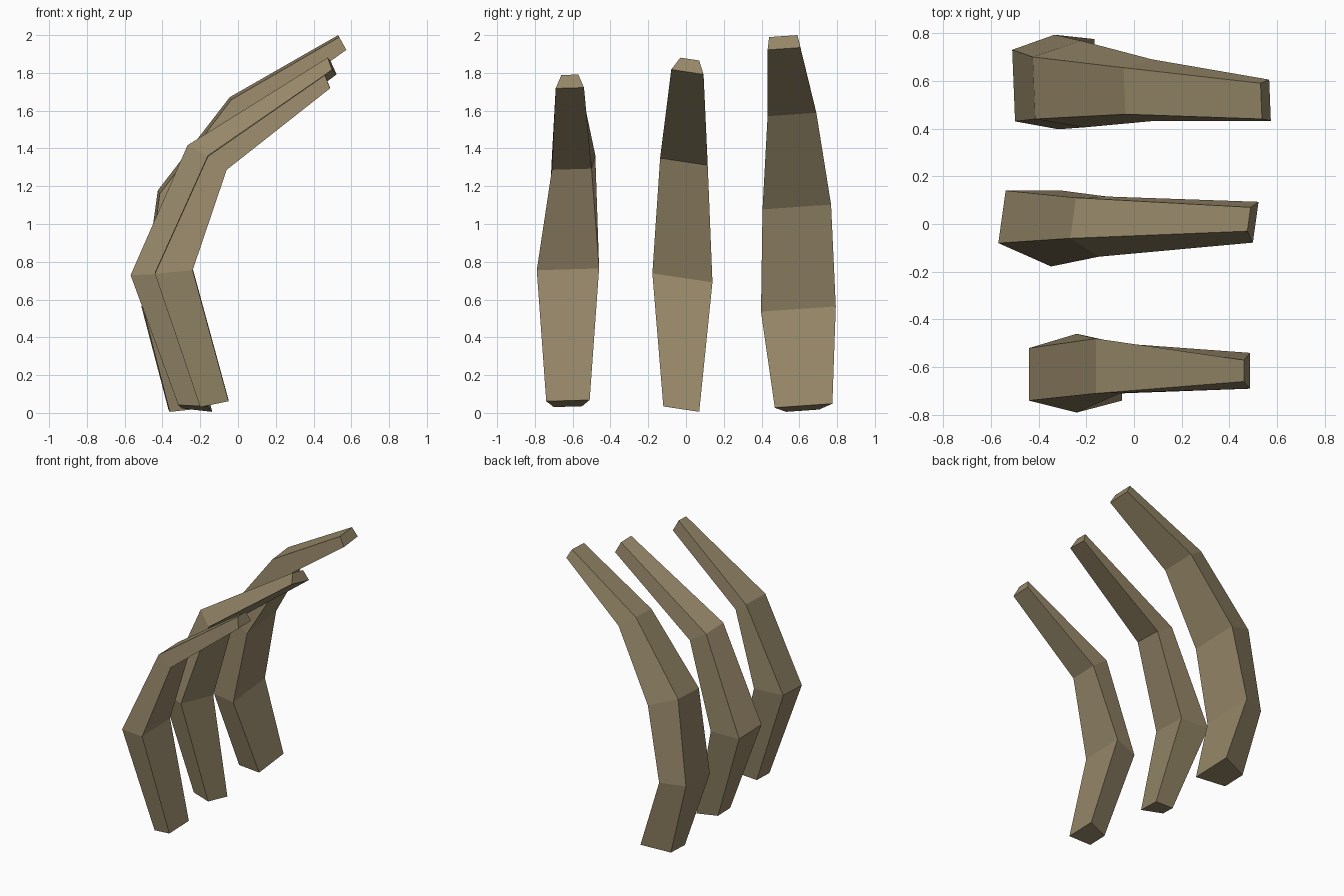
import bpy, bmesh

bone = bpy.data.materials.new("aged_bone")
bone.diffuse_color = (0.30, 0.24, 0.138, 1)


def rib(name, rings, skew_x, skew_z):
    """Loft a four-sided rib. Each ring: outer x, z, y low, y high, then inner x, z, y low, y high.
    The skews tilt each ring across the rib's width."""
    bm = bmesh.new()
    loops = []
    for ox, oz, o1, o2, ix, iz, i1, i2 in rings:
        yc = (i1 + i2) / 2
        pts = [(ox, o1, oz), (ix, i1, iz), (ix, i2, iz), (ox, o2, oz)]
        loops.append([bm.verts.new((x + skew_x * (y - yc), y, z + skew_z * (y - yc)))
                      for x, y, z in pts])
    for a, b in zip(loops, loops[1:]):
        for i in range(4):
            j = (i + 1) % 4
            bm.faces.new((a[i], a[j], b[j], b[i]))
    bm.faces.new(loops[0][::-1])
    bm.faces.new(loops[-1])
    bmesh.ops.recalc_face_normals(bm, faces=bm.faces)
    me = bpy.data.meshes.new(name)
    bm.to_mesh(me)
    bm.free()
    me.materials.append(bone)
    ob = bpy.data.objects.new(name, me)
    bpy.context.collection.objects.link(ob)


# front rib, shortest
rib("front_rib", [
    (-0.20, 0.033, -0.70, -0.55, -0.05, 0.065, -0.74, -0.51),
    (-0.44, 0.74, -0.74, -0.52, -0.24, 0.76, -0.79, -0.46),
    (-0.16, 1.36, -0.71, -0.48, -0.06, 1.29, -0.71, -0.50),
    (0.46, 1.79, -0.66, -0.57, 0.487, 1.72, -0.69, -0.54),
], 0.0, 0.03)

# middle rib
rib("middle_rib", [
    (-0.31, 0.035, -0.07, 0.05, -0.15, 0.02, -0.12, 0.07),
    (-0.56, 0.72, -0.08, 0.14, -0.325, 0.715, -0.178, 0.14),
    (-0.26, 1.41, -0.06, 0.11, -0.13, 1.33, -0.137, 0.115),
    (0.48, 1.875, -0.03, 0.07, 0.51, 1.805, -0.078, 0.093),
], 0.14, -0.15)

# back rib, tallest and widest
rib("back_rib", [
    (-0.365, 0.012, 0.53, 0.705, -0.16, 0.038, 0.47, 0.775),
    (-0.505, 0.55, 0.43, 0.73, -0.325, 0.55, 0.397, 0.793),
    (-0.42, 1.17, 0.44, 0.70, -0.215, 1.09, 0.405, 0.768),
    (-0.04, 1.665, 0.46, 0.655, 0.08, 1.58, 0.432, 0.69),
    (0.533, 1.995, 0.44, 0.59, 0.57, 1.928, 0.432, 0.605),
], -0.04, 0.07)
